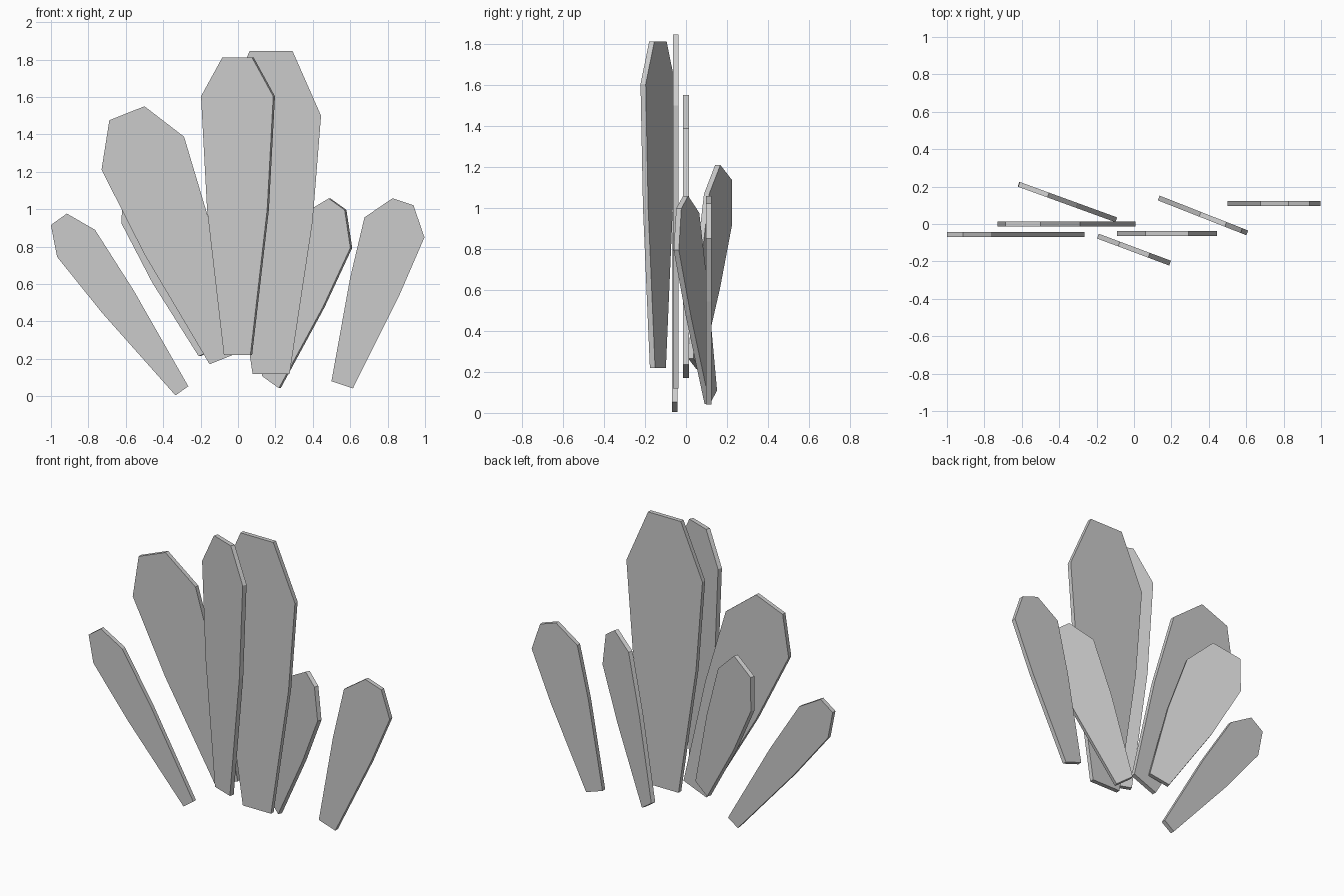
import bpy, bmesh
from math import radians
from mathutils import Vector, Matrix

if "Cube" in bpy.data.objects:
    bpy.data.objects.remove(bpy.data.objects["Cube"])

THICK = 0.027


def blade(name, pivot, yaw, base, tip, widths, mid, shoulder, skew=0):
    """Flat eight-sided crystal slab standing in a vertical plane.
    base/tip are (u, z) centre points in that plane; widths run base to tip."""
    b, t = Vector(base), Vector(tip)
    axis = t - b
    cross = Vector((axis.y, -axis.x)).normalized()
    cross.rotate(Matrix.Rotation(radians(-skew), 2))
    stations = list(zip((0, mid, shoulder, 1), widths))
    right = [b + axis * f + cross * w / 2 for f, w in stations]
    left = [b + axis * f - cross * w / 2 for f, w in stations]
    outline = right + left[::-1]

    bm = bmesh.new()
    face = bm.faces.new([bm.verts.new((p.x, -THICK / 2, p.y)) for p in outline])
    ext = bmesh.ops.extrude_face_region(bm, geom=[face])
    moved = [v for v in ext["geom"] if isinstance(v, bmesh.types.BMVert)]
    bmesh.ops.translate(bm, verts=moved, vec=(0, THICK, 0))
    bmesh.ops.recalc_face_normals(bm, faces=bm.faces)
    me = bpy.data.meshes.new(name)
    bm.to_mesh(me)
    bm.free()
    ob = bpy.data.objects.new(name, me)
    ob.location = (pivot[0], pivot[1], 0)
    ob.rotation_euler.z = radians(yaw)
    bpy.context.collection.objects.link(ob)
    return ob


# Slabs parallel to the front
blade("far_left_blade", (0, -0.055), 0, (-0.30, 0.029), (-0.958, 0.946),
      (0.084, 0.207, 0.249, 0.105), 0.52, 0.86)
blade("left_blade", (0, 0), 0, (-0.072, 0.203), (-0.594, 1.513),
      (0.172, 0.385, 0.475, 0.202), 0.48, 0.837)
blade("right_tall_blade", (0, -0.05), 0, (0.177, 0.12), (0.177, 1.845),
      (0.198, 0.443, 0.534, 0.23), 0.47, 0.80)
blade("far_right_blade", (0, 0.11), 0, (0.557, 0.061), (0.882, 1.04),
      (0.121, 0.279, 0.338, 0.118), 0.537, 0.86)

# Slabs turned about the vertical
blade("centre_blade", (0, -0.137), -20.5, (0, 0.22), (0, 1.81),
      (0.151, 0.343, 0.412, 0.171), 0.49, 0.87)
blade("back_left_blade", (0, -0.012), -20, (-0.16, 0.24), (-0.571, 1.172),
      (0.129, 0.295, 0.359, 0.182), 0.46, 0.81)
blade("back_right_blade", (0.376, 0.043), -21.5, (-0.213, 0.076), (0.168, 1.027),
      (0.118, 0.268, 0.327, 0.11), 0.50, 0.85, skew=12)
